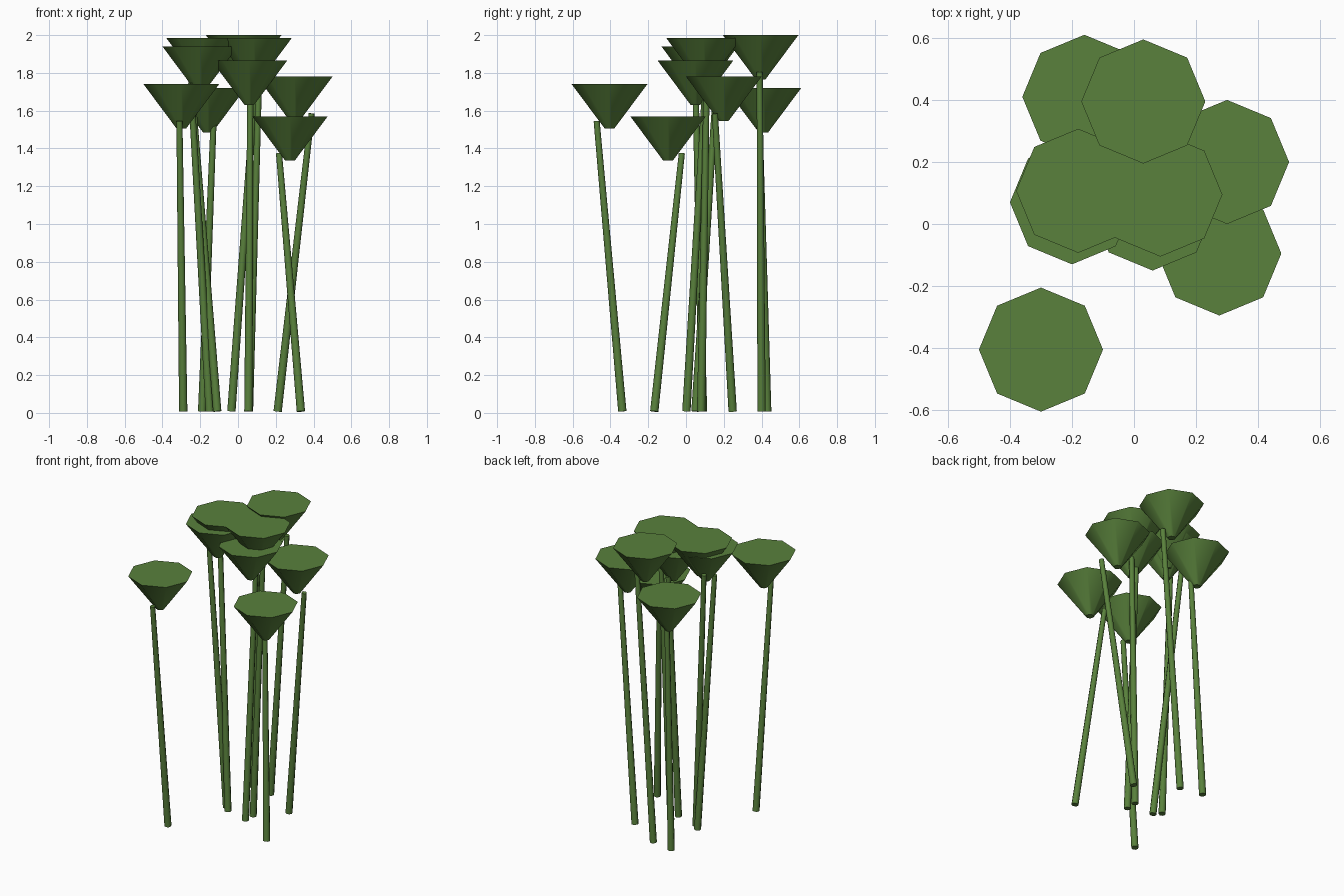
import bpy
import math
from mathutils import Vector

cube = bpy.data.objects.get("Cube")
if cube:
    bpy.data.objects.remove(cube, do_unlink=True)

# One plant green for the whole cluster
GREEN = (0.10, 0.22, 0.045, 1.0)
green = bpy.data.materials.new("plant_green")
green.use_nodes = True
green.diffuse_color = GREEN
green.node_tree.nodes["Principled BSDF"].inputs["Base Color"].default_value = GREEN

SIDES = 8
CAP_RADIUS, CAP_TIP, CAP_DEPTH = 0.2, 0.025, 0.235
STEM_BASE, STEM_TOP, STEM_GAP = 0.022, 0.016, 0.195


def tapered(name, start, end, r_start, r_end):
    """Eight-sided tapered cylinder between two points."""
    start, end = Vector(start), Vector(end)
    axis = end - start
    bpy.ops.mesh.primitive_cone_add(
        vertices=SIDES, radius1=r_start, radius2=r_end,
        depth=axis.length, location=(start + end) / 2)
    obj = bpy.context.object
    tilt = Vector((0, 0, 1)).rotation_difference(axis)
    obj.rotation_euler = tilt.to_euler()
    obj.name = name
    obj.data.materials.append(green)
    bpy.ops.object.shade_smooth_by_angle(angle=math.radians(50))
    return obj


def plant(index, x, y, top, lean_x, lean_y):
    """Upright funnel cap over a stem that leans about its own middle."""
    tapered(f"cap_{index}", (x, y, top - CAP_DEPTH), (x, y, top),
            CAP_TIP, CAP_RADIUS)
    tapered(f"stem_{index}", (x - lean_x, y - lean_y, 0.008),
            (x + lean_x, y + lean_y, top - STEM_GAP),
            STEM_BASE, STEM_TOP)


# Each plant: cap centre x, y, cap height, stem lean in x and y
plants = [
    (-0.16, 0.41, 1.72, 0.03, -0.02),
    (0.03, 0.395, 2.0, 0.065, -0.005),
    (0.30, 0.20, 1.78, 0.09, -0.047),
    (0.275, -0.095, 1.57, -0.058, 0.073),
    (-0.30, -0.405, 1.74, -0.01, -0.068),
    (-0.18, 0.107, 1.985, -0.07, 0.057),
    (-0.20, 0.07, 1.94, -0.05, -0.02),
    (0.085, 0.095, 1.985, 0.027, 0.015),
    (0.06, 0.05, 1.865, 0.005, 0.048),
]
for i, p in enumerate(plants, 1):
    plant(i, *p)
